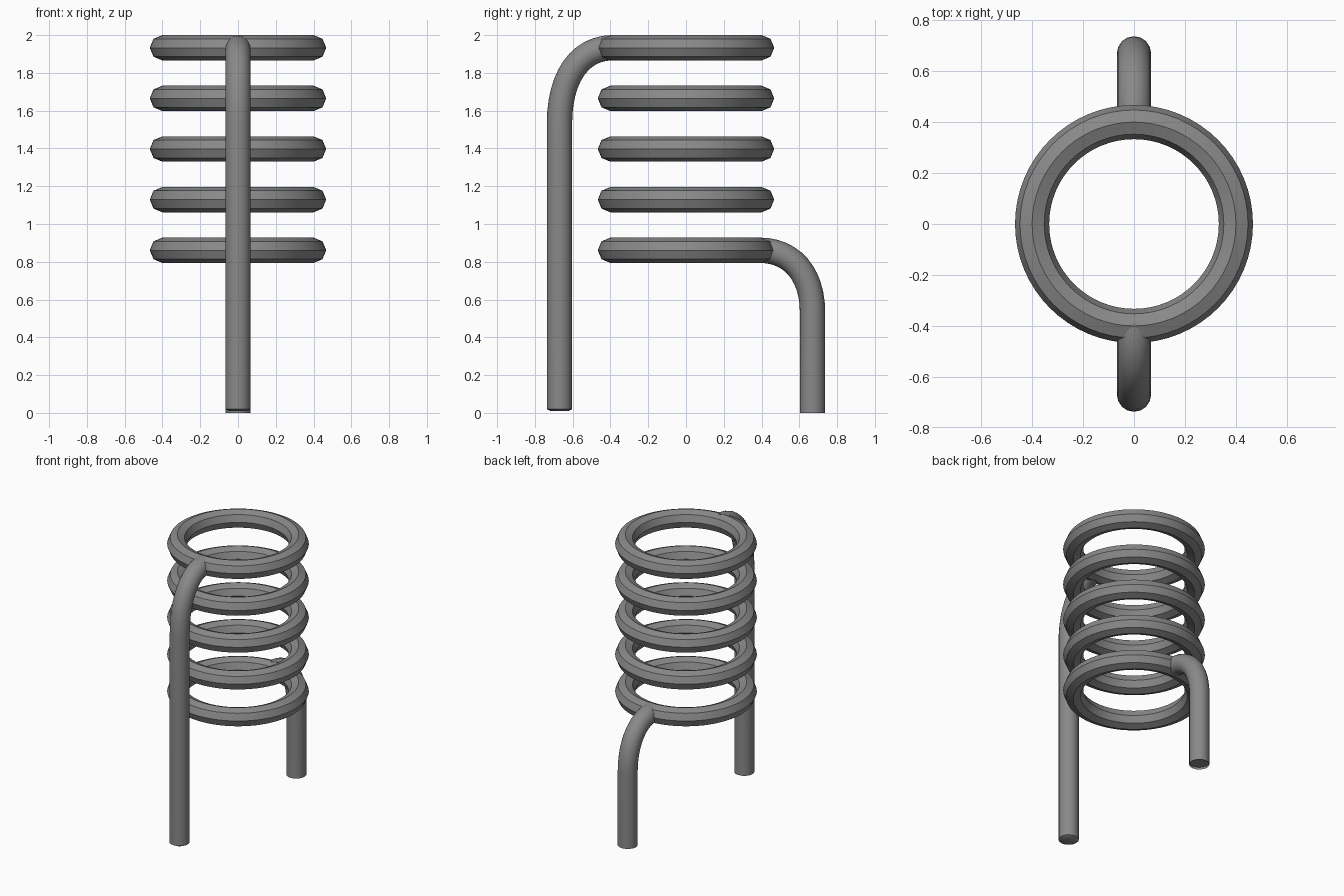
import bpy, bmesh, math
from mathutils import Vector

if "Cube" in bpy.data.objects:
    bpy.data.objects.remove(bpy.data.objects["Cube"])

WIRE = 0.067      # wire radius
COIL = 0.4        # coil centreline radius
LEG_Y = 0.67      # distance of the legs from the centre
TOP_Z, PITCH, TURNS = 1.933, 0.268, 5

metal = bpy.data.materials.new("grey_metal")
metal.use_nodes = True
grey = (0.25, 0.25, 0.25, 1)
metal.diffuse_color = grey
metal.node_tree.nodes["Principled BSDF"].inputs["Base Color"].default_value = grey


def finish(obj):
    obj.data.materials.clear()
    obj.data.materials.append(metal)
    bpy.ops.object.select_all(action="DESELECT")
    obj.select_set(True)
    bpy.context.view_layer.objects.active = obj
    bpy.ops.object.shade_smooth_by_angle(angle=math.radians(35))


def bezier(a, b, c, d, t):
    s = 1 - t
    return a * s**3 + b * 3 * s * s * t + c * 3 * s * t * t + d * t**3


def leg(name, side, foot, bend, top, cap_shift, sides=16, steps=12):
    """Upright wire that bends inward to meet a coil; cap_shift domes or recesses the foot."""
    start, end = Vector((0, LEG_Y, bend)), Vector((0, COIL - 0.01, top))
    up = start + Vector((0, 0, (top - bend) * 0.62))
    out = end + Vector((0, 0.17, 0))
    path = [Vector((0, LEG_Y, foot))]
    path += [bezier(start, up, out, end, i / steps) for i in range(steps + 1)]
    bm = bmesh.new()
    rings = []
    for i, p in enumerate(path):
        tangent = (path[min(i + 1, len(path) - 1)] - path[max(i - 1, 0)]).normalized()
        if i == 0:
            tangent = Vector((0, 0, 1))
        if i == len(path) - 1:
            tangent = Vector((0, -1, 0))
        across = Vector((1, 0, 0))
        normal = tangent.cross(across)
        ring = []
        for k in range(sides):
            a = math.tau * k / sides
            v = p + (across * math.cos(a) + normal * math.sin(a)) * WIRE
            ring.append(bm.verts.new((v.x, v.y * side, v.z)))
        rings.append(ring)
    for lower, upper in zip(rings, rings[1:]):
        for k in range(sides):
            n = (k + 1) % sides
            bm.faces.new((lower[k], lower[n], upper[n], upper[k]))
    bm.faces.new(rings[-1])
    # foot cap, pushed outward or inward
    cap = bm.faces.new(rings[0])
    shrink = 0.7 if cap_shift < 0 else 0.97
    inner = bmesh.ops.extrude_discrete_faces(bm, faces=[cap])["faces"][0]
    centre = Vector((0, LEG_Y * side, foot))
    for v in inner.verts:
        v.co = centre + (v.co - centre) * shrink + Vector((0, 0, cap_shift))
    bmesh.ops.recalc_face_normals(bm, faces=bm.faces)
    mesh = bpy.data.meshes.new(name)
    bm.to_mesh(mesh)
    bm.free()
    obj = bpy.data.objects.new(name, mesh)
    bpy.context.collection.objects.link(obj)
    finish(obj)


# Stacked coil rings with an eight-sided section
for i in range(TURNS):
    bpy.ops.mesh.primitive_torus_add(
        major_segments=64, minor_segments=8, major_radius=COIL,
        minor_radius=WIRE, location=(0, 0, TOP_Z - i * PITCH))
    ring = bpy.context.object
    ring.name = f"coil_ring_{i + 1}"
    finish(ring)

# Long front leg and short back leg
leg("front_leg", -1, 0.02, 1.53, TOP_Z, -0.01)
leg("back_leg", 1, 0.0, 0.53, TOP_Z - (TURNS - 1) * PITCH, 0.015)
